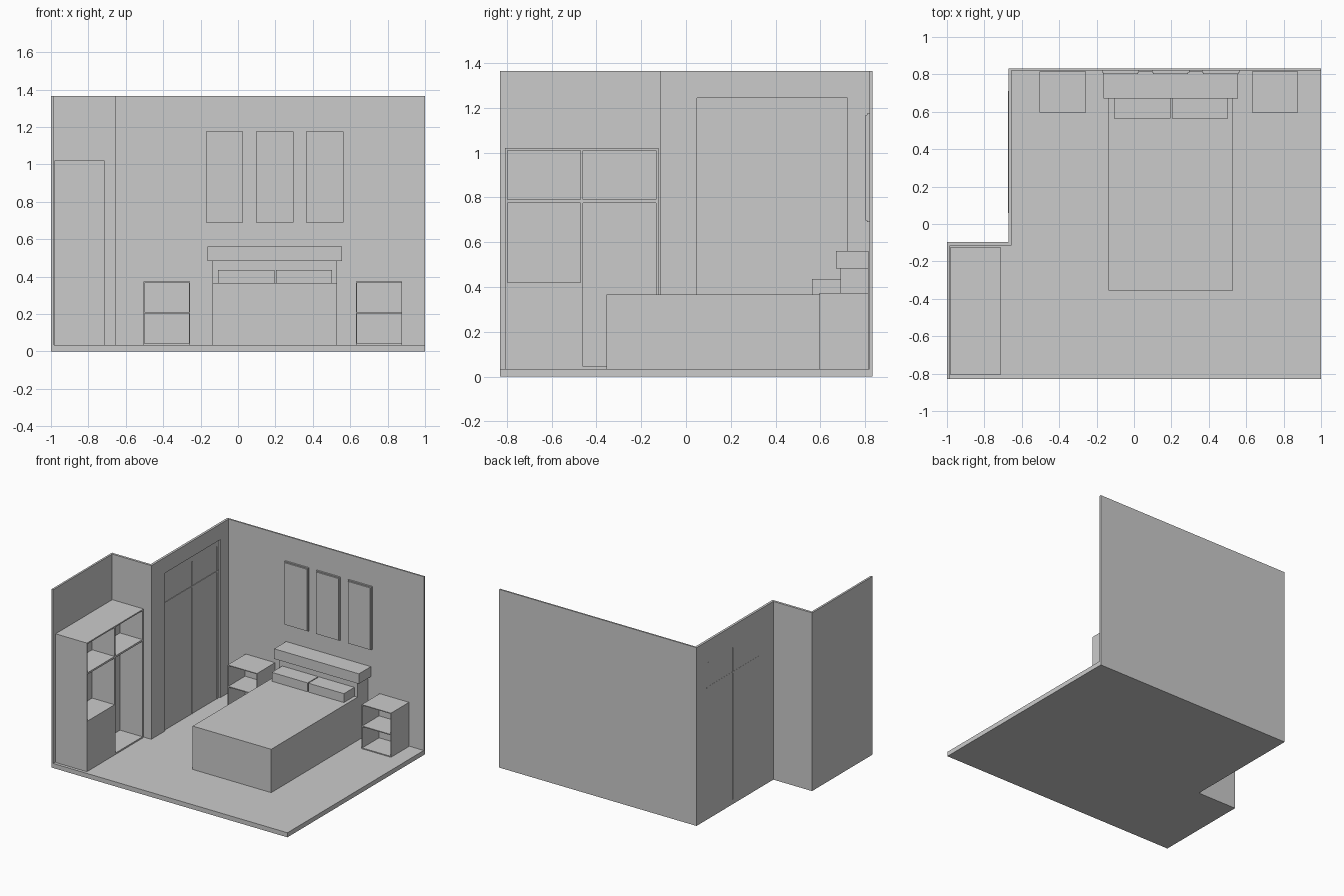
import bpy, bmesh
from mathutils import Vector

if "Cube" in bpy.data.objects:
    bpy.data.objects.remove(bpy.data.objects["Cube"])

FLOOR, TOP = 0.035, 1.365


def finish(bm, name):
    bmesh.ops.recalc_face_normals(bm, faces=bm.faces)
    me = bpy.data.meshes.new(name)
    bm.to_mesh(me)
    bm.free()
    ob = bpy.data.objects.new(name, me)
    bpy.context.collection.objects.link(ob)
    return ob


def box(name, x0, x1, y0, y1, z0, z1):
    bm = bmesh.new()
    bmesh.ops.create_cube(bm, size=1)
    for v in bm.verts:
        v.co = Vector((x1 if v.co.x > 0 else x0,
                       y1 if v.co.y > 0 else y0,
                       z1 if v.co.z > 0 else z0))
    return finish(bm, name)


def prism(name, outline, z0, z1):
    bm = bmesh.new()
    face = bm.faces.new([bm.verts.new((x, y, z0)) for x, y in outline])
    ext = bmesh.ops.extrude_face_region(bm, geom=[face])
    for v in ext["geom"]:
        if isinstance(v, bmesh.types.BMVert):
            v.co.z = z1
    return finish(bm, name)


def cut(ob, *bounds):
    cutter = box(ob.name + "_cutter", *bounds)
    cutter.hide_render = True
    cutter.hide_set(True)
    mod = ob.modifiers.new("cut", 'BOOLEAN')
    mod.operation, mod.object, mod.solver = 'DIFFERENCE', cutter, 'EXACT'
    bpy.context.view_layer.objects.active = ob
    bpy.ops.object.modifier_apply(modifier=mod.name)
    bpy.data.objects.remove(cutter, do_unlink=True)


# Room shell: floor plus stepped walls along the back and left
outer = [(-1, -0.83), (-1, -0.097), (-0.672, -0.097), (-0.672, 0.832), (1, 0.832)]
inner = [(1, 0.82), (-0.654, 0.82), (-0.654, -0.115), (-0.985, -0.115), (-0.985, -0.83)]
prism("floor", outer + [(1, -0.83)], 0, FLOOR)
walls = prism("walls", outer + inner, FLOOR, TOP)

# Double window door set into the left wall
cut(walls, -0.664, -0.6, 0.05, 0.72, FLOOR - 0.01, 1.245)
for name, y0, y1, z0, z1 in (("door_centre_bar", 0.385, 0.395, FLOOR, 1.2),
                             ("door_cross_bar", 0.06, 0.71, 1.005, 1.015),
                             ("door_far_bar", 0.69, 0.70, FLOOR, 1.2)):
    box(name, -0.673, -0.660, y0, y1, z0, z1)

# Wardrobe with four open compartments
wardrobe = box("wardrobe", -0.98, -0.715, -0.807, -0.122, FLOOR, 1.02)
for y0, y1, z0, z1 in ((-0.797, -0.472, 0.79, 1.01), (-0.46, -0.135, 0.79, 1.01),
                       (-0.797, -0.472, 0.42, 0.776), (-0.46, -0.135, 0.046, 0.776)):
    cut(wardrobe, -0.905, -0.6, y0, y1, z0, z1)

# Bed
box("mattress", -0.135, 0.53, -0.355, 0.69, FLOOR, 0.367)
box("headboard", -0.135, 0.53, 0.69, 0.815, FLOOR, 0.485)
box("headboard_shelf", -0.163, 0.555, 0.67, 0.815, 0.483, 0.56)
for side, x0, x1 in (("left", -0.108, 0.195), ("right", 0.202, 0.503)):
    box("pillow_" + side, x0, x1, 0.563, 0.695, 0.367, 0.435)

# Bedside tables with two open shelves each
for side, x in (("left", -0.505), ("right", 0.63)):
    table = box("bedside_table_" + side, x, x + 0.248, 0.597, 0.815, FLOOR, 0.373)
    for z0, z1 in ((0.042, 0.203), (0.21, 0.367)):
        cut(table, x + 0.005, x + 0.243, 0.5, 0.80, z0, z1)

# Three wall panels above the bed
for i in range(3):
    x = -0.172 + i * 0.268
    box(f"picture_frame_{i + 1}", x, x + 0.2, 0.809, 0.822, 0.69, 1.175)
    box(f"picture_{i + 1}", x + 0.006, x + 0.194, 0.802, 0.81, 0.697, 1.168)
